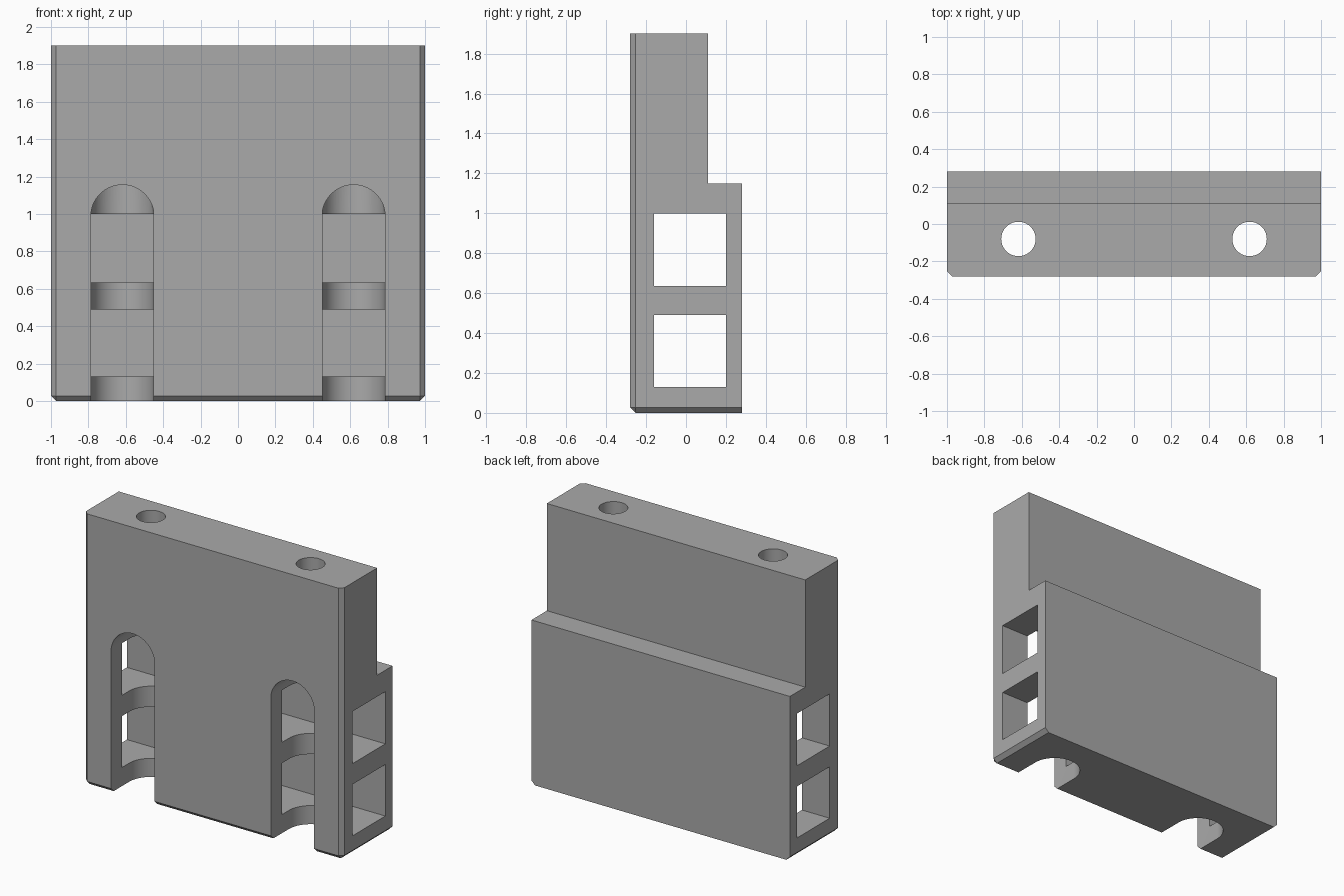
import bpy, bmesh, math
from mathutils import Vector

cube = bpy.data.objects.get("Cube")
if cube:
    bpy.data.objects.remove(cube, do_unlink=True)

grey = bpy.data.materials.new("mid grey")
grey.use_nodes = True
grey.diffuse_color = (0.4, 0.4, 0.4, 1)
grey.node_tree.nodes["Principled BSDF"].inputs["Base Color"].default_value = grey.diffuse_color


def prism(name, profile, sweep):
    """Extrude a closed 3D outline along a vector."""
    bm = bmesh.new()
    face = bm.faces.new([bm.verts.new(p) for p in profile])
    extruded = bmesh.ops.extrude_face_region(bm, geom=[face])["geom"]
    verts = [g for g in extruded if isinstance(g, bmesh.types.BMVert)]
    bmesh.ops.translate(bm, verts=verts, vec=Vector(sweep))
    bmesh.ops.recalc_face_normals(bm, faces=bm.faces)
    mesh = bpy.data.meshes.new(name)
    bm.to_mesh(mesh)
    bm.free()
    mesh.materials.append(grey)
    obj = bpy.data.objects.new(name, mesh)
    bpy.context.collection.objects.link(obj)
    return obj


def arc(radius, start, end, steps):
    angles = [start + (end - start) * i / steps for i in range(steps + 1)]
    return [(radius * math.cos(a), radius * math.sin(a)) for a in angles]


def combine(target, tool, operation):
    """Apply a boolean and discard its tool."""
    mod = target.modifiers.new(operation, 'BOOLEAN')
    mod.operation, mod.solver, mod.object = operation, 'EXACT', tool
    bpy.context.view_layer.objects.active = target
    bpy.ops.object.modifier_apply(modifier=mod.name)
    bpy.data.objects.remove(tool, do_unlink=True)


FRONT, BACK, TOP = -0.28, 0.28, 1.9
HOLE_Y = -0.08

# Stepped body, extruded across the width
side = [(FRONT, 0), (BACK, 0), (BACK, 1.15), (0.11, 1.15), (0.11, TOP), (FRONT, TOP)]
body = prism("stepped_block", [(-1, y, z) for y, z in side], (2, 0, 0))

# Chamfer the front uprights and the front and side bottom edges
bm = bmesh.new()
bm.from_mesh(body.data)


def is_chamfered(edge):
    a, b = (v.co for v in edge.verts)
    at_front = max(a.y, b.y) < FRONT + 0.001
    at_bottom = max(a.z, b.z) < 0.001
    across = abs(a.x - b.x) > 1
    return (at_front and not across) or (at_bottom and (at_front or not across))


bmesh.ops.bevel(bm, geom=[e for e in bm.edges if is_chamfered(e)],
                offset=0.028, segments=1, affect='EDGES')
bm.to_mesh(body.data)
bm.free()

# Two rectangular channels running through both sides
for low, high in ((0.13, 0.49), (0.635, 1.0)):
    outline = [(-1.5, -0.16, low), (-1.5, 0.2, low), (-1.5, 0.2, high), (-1.5, -0.16, high)]
    combine(body, prism("channel_cutter", outline, (3, 0, 0)), 'DIFFERENCE')

for sign in (-1, 1):
    x = sign * 0.618
    # Round-backed slot, trimmed by an arch facing the front
    r = 0.167
    plan = [(x + u, HOLE_Y + v, -0.2) for u, v in arc(r, 0, math.pi, 32)]
    plan += [(x - r, -0.5, -0.2), (x + r, -0.5, -0.2)]
    slot = prism("slot_cutter", plan, (0, 0, 1.6))
    r = 0.169
    arch = [(x + u, -0.6, 0.987 + v) for u, v in arc(r, 0, math.pi, 32)]
    arch += [(x - r, -0.6, -0.3), (x + r, -0.6, -0.3)]
    combine(slot, prism("arch_cutter", arch, (0, 1, 0)), 'INTERSECT')
    combine(body, slot, 'DIFFERENCE')
    # Vertical bolt hole from the top into the slot
    ring = arc(0.092, 0, 2 * math.pi, 40)[:-1]
    hole = prism("bolt_hole_cutter", [(x + u, HOLE_Y + v, 0.8) for u, v in ring], (0, 0, 1.3))
    combine(body, hole, 'DIFFERENCE')

# Smooth the curved walls and keep the edges sharp
bpy.ops.object.select_all(action='DESELECT')
body.select_set(True)
bpy.context.view_layer.objects.active = body
bpy.ops.object.shade_smooth_by_angle(angle=math.radians(30))
